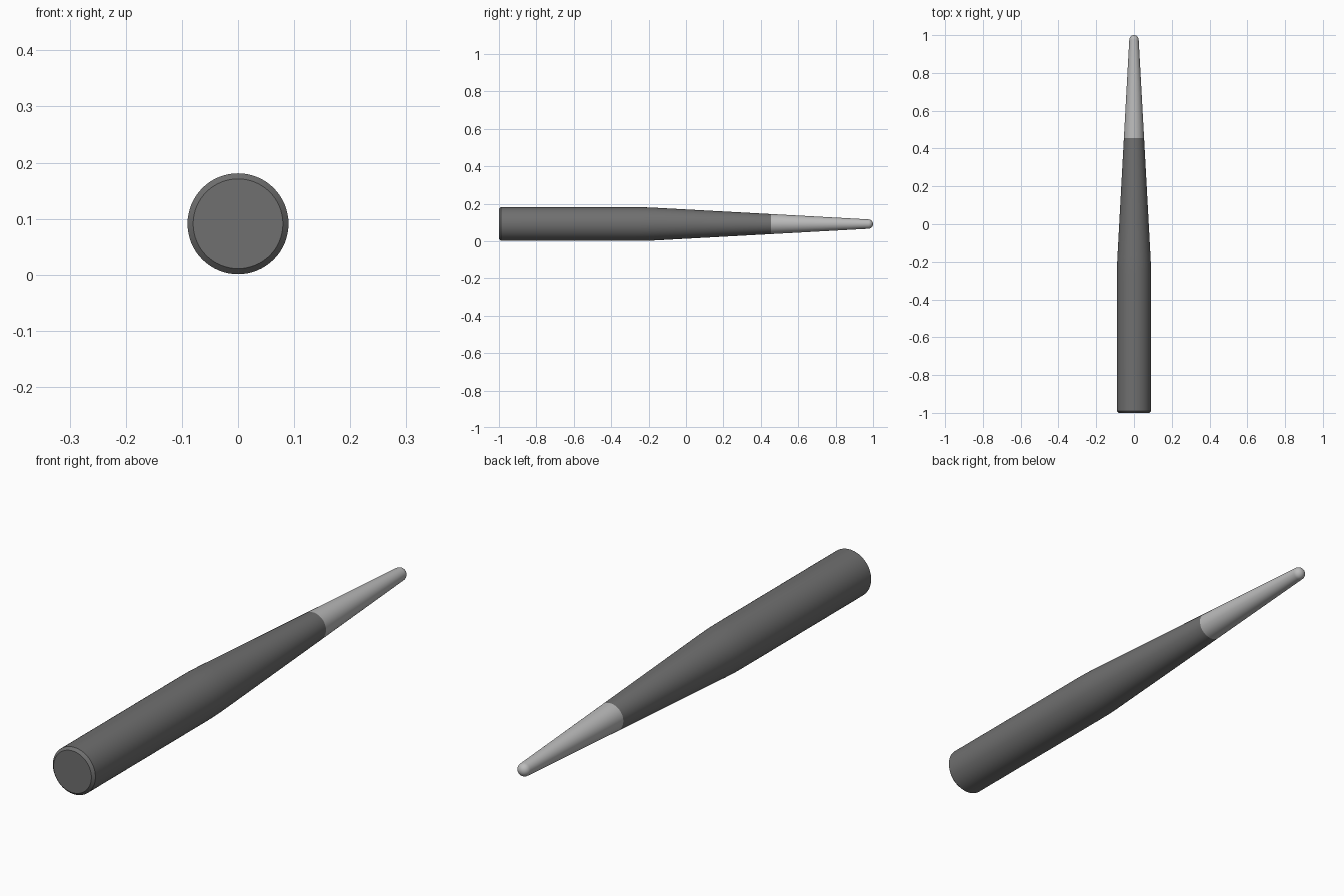
import bpy, bmesh, math

if "Cube" in bpy.data.objects:
    bpy.data.objects.remove(bpy.data.objects["Cube"])

SIDES = 64
R = 0.09      # body radius, also the height of the axis
JOIN_Y, JOIN_R = 0.455, 0.0535
TIP_R = 0.025


def lathe(name, profile, grey):
    """Spin (y, radius) points about the y axis; radius 0 closes an end."""
    bm = bmesh.new()
    rings = []
    for y, r in profile:
        if r == 0:
            rings.append([bm.verts.new((0, y, 0))] * SIDES)
        else:
            angles = [2 * math.pi * i / SIDES for i in range(SIDES)]
            rings.append([bm.verts.new((r * math.cos(a), y, r * math.sin(a))) for a in angles])
    for a, b in zip(rings, rings[1:]):
        for i in range(SIDES):
            j = (i + 1) % SIDES
            bm.faces.new(dict.fromkeys((a[i], b[i], b[j], a[j])))
    # flat cap where a profile starts with an open ring at the end of the pen
    if profile[0][0] == -1:
        bm.faces.new(rings[0])
    bmesh.ops.recalc_face_normals(bm, faces=bm.faces)
    mesh = bpy.data.meshes.new(name)
    bm.to_mesh(mesh)
    bm.free()
    mat = bpy.data.materials.new(name + "_grey")
    mat.diffuse_color = (grey, grey, grey, 1)
    mat.use_nodes = True
    mat.node_tree.nodes["Principled BSDF"].inputs["Base Color"].default_value = mat.diffuse_color
    mesh.materials.append(mat)
    obj = bpy.data.objects.new(name, mesh)
    obj.location.z = R + 0.001
    bpy.context.collection.objects.link(obj)
    bpy.ops.object.select_all(action='DESELECT')
    obj.select_set(True)
    bpy.context.view_layer.objects.active = obj
    bpy.ops.object.shade_smooth_by_angle(angle=math.radians(30))
    return obj


# Dark body: chamfered end, straight barrel, softly bent into the taper
lathe("body", [(-1, 0.08), (-0.99, R), (-0.27, R), (-0.22, 0.0895),
               (-0.17, 0.0875), (JOIN_Y, JOIN_R)], 0.16)

# Light tip: continues the taper and ends in a rounded nose
nose = [(0.975 + 0.025 * math.sin(t), TIP_R * math.cos(t))
        for t in (math.radians(90 * i / 8) for i in range(8))]
lathe("tip", [(JOIN_Y, JOIN_R)] + nose + [(1.0, 0)], 0.5)
